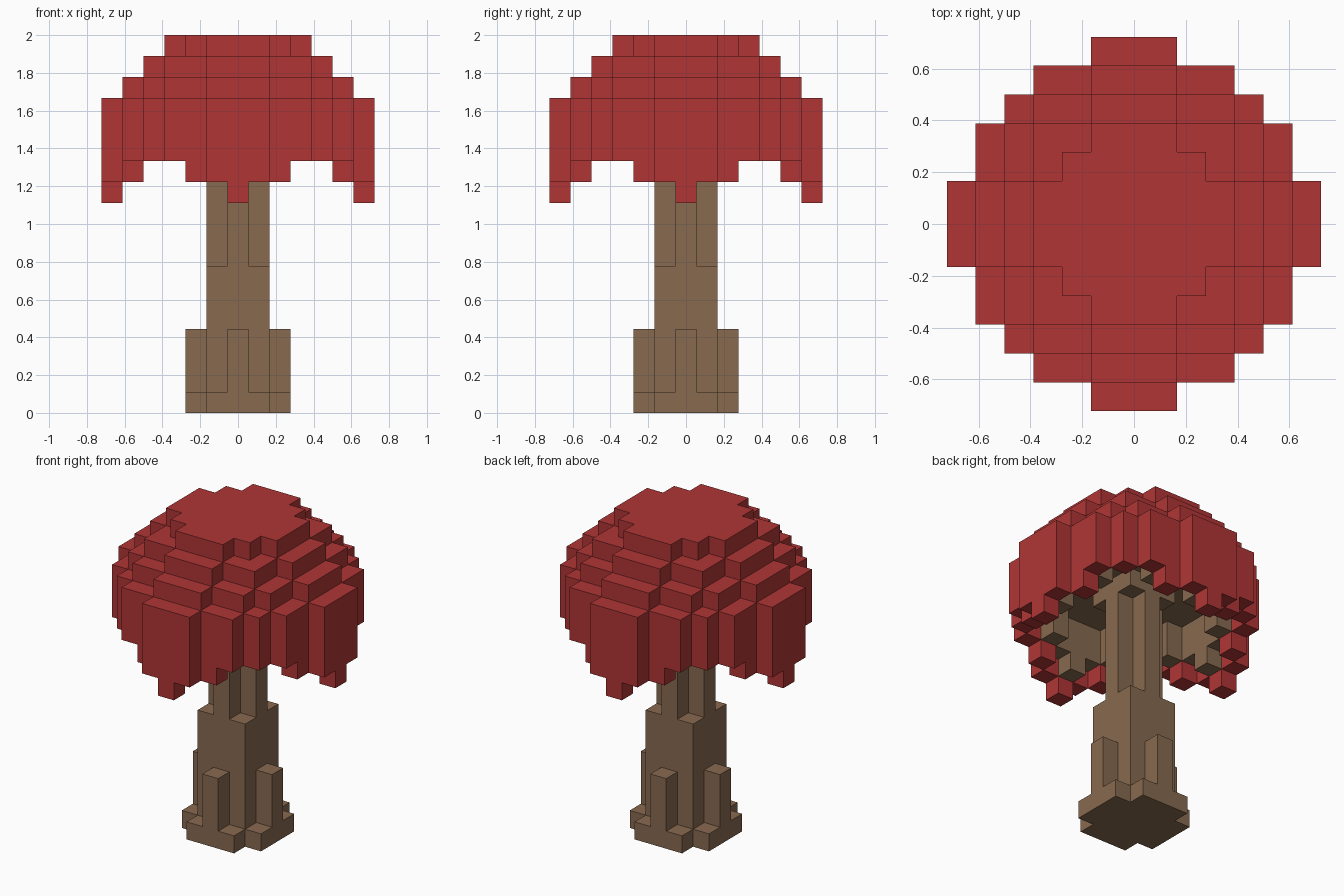
import bpy, bmesh
from mathutils import Vector

cube = bpy.data.objects.get("Cube")
if cube:
    bpy.data.objects.remove(cube, do_unlink=True)

UNIT = 2 / 18  # one block


def material(name, rgb):
    mat = bpy.data.materials.new(name)
    mat.use_nodes = True
    mat.diffuse_color = (*rgb, 1)
    bsdf = next(n for n in mat.node_tree.nodes if n.type == 'BSDF_PRINCIPLED')
    bsdf.inputs["Base Color"].default_value = (*rgb, 1)
    bsdf.inputs["Roughness"].default_value = 0.9
    return mat


RED = material("leaf_red", (0.434, 0.036, 0.036))
BROWN = material("bark_brown", (0.246, 0.144, 0.08))


# Footprints, as sets of (x, y) blocks
def stepped(rows):
    """Symmetric footprint: rows[|y|] is the half width at that row."""
    return {(x, y) for y in range(1 - len(rows), len(rows))
            for x in range(-rows[abs(y)], rows[abs(y)] + 1)}


def mirrored(points):
    """Copy blocks into all eight symmetric positions."""
    return {(sx * a, sy * b) for x, y in points for a, b in ((x, y), (y, x))
            for sx in (-1, 1) for sy in (-1, 1)}


def layers(footprint, bottom, top):
    return {(x, y, z) for x, y in footprint for z in range(bottom, top)}


post = mirrored([(0, 2)])
plus = stepped([1, 0])
square = stepped([1, 1])
base_plan = stepped([2, 2, 1])
disc3 = stepped([3, 3, 2, 1])
disc4 = stepped([4, 4, 3, 3, 1])
disc5 = stepped([5, 5, 4, 4, 3, 1])
disc6 = stepped([6, 6, 5, 5, 4, 3, 1])
shell, lining = disc6 - disc5, disc5 - disc4
lining_corners = mirrored([(3, 4)])

parts = {
    "trunk_base": (BROWN, layers(base_plan, 0, 1)),
    "root_posts": (BROWN, layers(post, 1, 4)),
    "trunk": (BROWN, layers(square, 1, 7) | layers(plus, 7, 13)
              | layers(square, 13, 14)),
    # Woody lining and ceiling under the crown
    "crown_lining": (BROWN, layers(lining - lining_corners, 12, 14)
                     | layers(lining_corners, 13, 14)
                     | layers(mirrored([(0, 5)]), 11, 12)
                     | layers(disc5, 14, 15)),
    # Crown wall with its hanging fringe
    "crown_wall": (RED, layers(shell, 12, 15)
                   | layers(mirrored([(0, 6), (1, 6), (2, 5)]), 11, 12)
                   | layers(mirrored([(0, 6)]), 10, 11)),
    # Stepped dome
    "crown_top": (RED, layers(disc5, 15, 16) | layers(disc4, 16, 17)
                  | layers(disc3, 17, 18)),
}
solid = set().union(*(cells for _, cells in parts.values()))


def build(name, mat, cells):
    """Skin the blocks with their exposed sides, then merge flat areas."""
    bm = bmesh.new()
    for cell in sorted(cells):
        centre = Vector(cell) + Vector((0, 0, 0.5))
        for axis in range(3):
            for sign in (-1, 1):
                n = Vector((0, 0, 0))
                n[axis] = sign
                if tuple(int(c) for c in Vector(cell) + n) in solid:
                    continue
                u = Vector((0, 0, 0))
                u[(axis + 1) % 3] = 0.5
                v = n.cross(u)
                mid = centre + n / 2
                corners = (mid - u - v, mid + u - v, mid + u + v, mid - u + v)
                bm.faces.new([bm.verts.new(c * UNIT) for c in corners])
    bmesh.ops.remove_doubles(bm, verts=bm.verts, dist=UNIT / 100)
    bmesh.ops.dissolve_limit(bm, angle_limit=0.01, verts=bm.verts,
                             edges=bm.edges)
    mesh = bpy.data.meshes.new(name)
    bm.to_mesh(mesh)
    bm.free()
    mesh.materials.append(mat)
    obj = bpy.data.objects.new(name, mesh)
    bpy.context.collection.objects.link(obj)


for part, (mat, cells) in parts.items():
    build(part, mat, cells)
